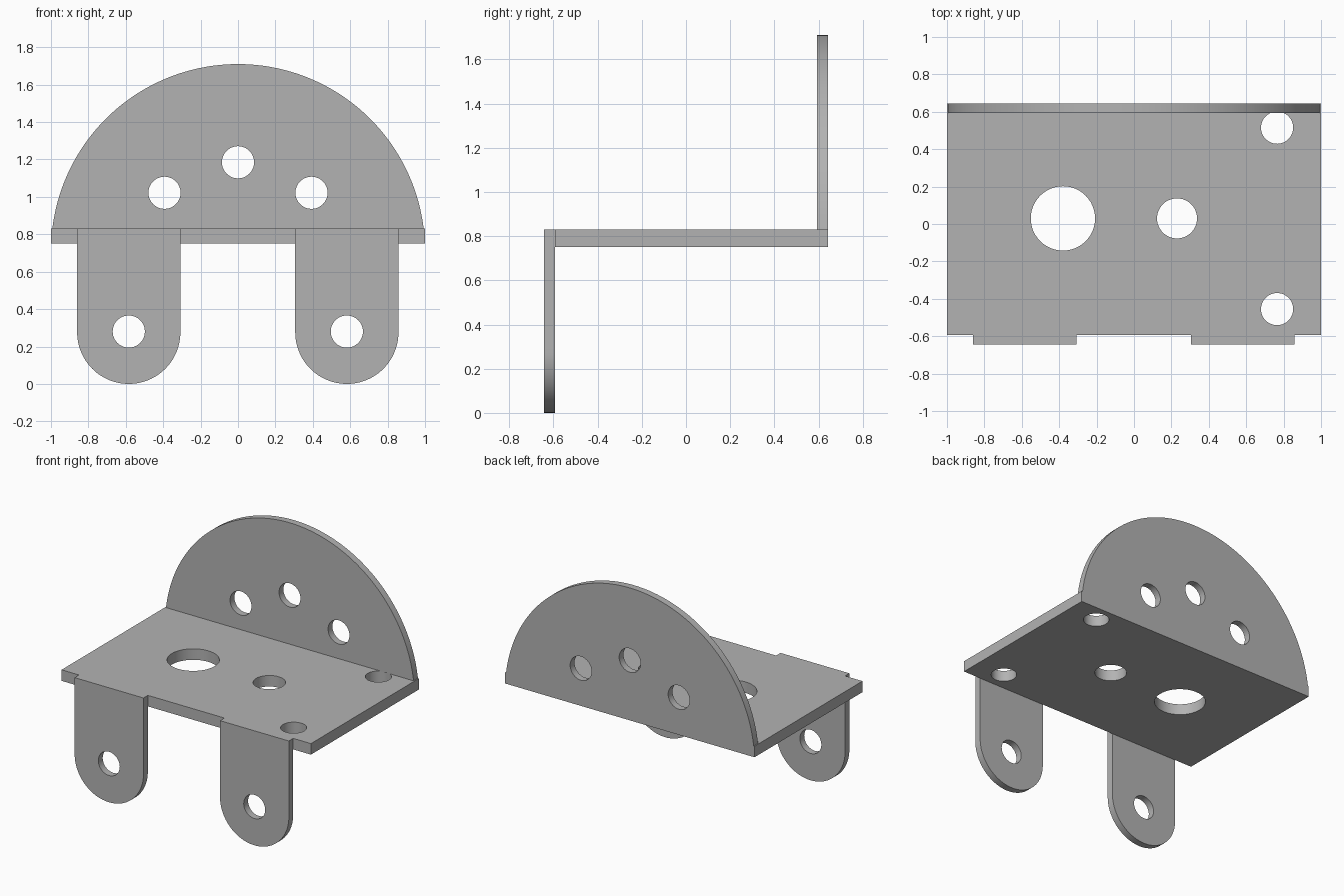
import bpy
import bmesh
from math import pi, sin, cos, asin, radians
from mathutils import Matrix

cube = bpy.data.objects.get("Cube")
if cube:
    bpy.data.objects.remove(cube, do_unlink=True)

GREY = (0.45, 0.45, 0.45, 1.0)
metal = bpy.data.materials.new("grey_metal")
metal.use_nodes = True
metal.diffuse_color = GREY
metal.node_tree.nodes["Principled BSDF"].inputs["Base Color"].default_value = GREY

THICK = 0.05
PLATE_BOTTOM, PLATE_TOP = 0.75, 0.83
FRONT, BACK = -0.643, 0.643


def arc(cx, cy, r, start, end, steps):
    """Points along a circular arc, both ends included."""
    angles = [start + (end - start) * i / steps for i in range(steps + 1)]
    return [(cx + r * cos(a), cy + r * sin(a)) for a in angles]


def sheet(name, outline, holes, thickness, matrix):
    """Flat sheet with round holes (x, y, radius), centred on its own plane."""
    curve = bpy.data.curves.new(name + "_profile", "CURVE")
    curve.dimensions = "2D"
    curve.fill_mode = "BOTH"
    curve.extrude = thickness / 2
    loops = [outline] + [arc(x, y, r, 0, 2 * pi, 48)[:-1] for x, y, r in holes]
    for points in loops:
        spline = curve.splines.new("POLY")
        spline.points.add(len(points) - 1)
        for point, (x, y) in zip(spline.points, points):
            point.co = (x, y, 0, 1)
        spline.use_cyclic_u = True

    # Turn the filled profile into a clean, closed mesh
    helper = bpy.data.objects.new(name + "_profile", curve)
    bpy.context.collection.objects.link(helper)
    graph = bpy.context.evaluated_depsgraph_get()
    mesh = bpy.data.meshes.new_from_object(helper.evaluated_get(graph))
    bpy.data.objects.remove(helper, do_unlink=True)
    bpy.data.curves.remove(curve)
    bm = bmesh.new()
    bm.from_mesh(mesh)
    bmesh.ops.remove_doubles(bm, verts=bm.verts, dist=0.0001)
    bmesh.ops.transform(bm, matrix=matrix, verts=bm.verts)
    bmesh.ops.recalc_face_normals(bm, faces=bm.faces)
    bm.to_mesh(mesh)
    bm.free()
    mesh.name = name
    mesh.materials.clear()
    mesh.materials.append(metal)

    obj = bpy.data.objects.new(name, mesh)
    bpy.context.collection.objects.link(obj)
    bpy.ops.object.select_all(action="DESELECT")
    obj.select_set(True)
    bpy.context.view_layer.objects.active = obj
    bpy.ops.object.shade_smooth_by_angle(angle=radians(30))
    return obj


def upright(y):
    """Stand a sheet up so its profile lies in x and z."""
    return Matrix.Translation((0, y, 0)) @ Matrix.Rotation(pi / 2, 4, "X")


# Base plate with one large, one medium and two small holes
plate_front = FRONT + THICK
sheet("base_plate",
      [(-1, plate_front), (1, plate_front), (1, BACK), (-1, BACK)],
      [(-0.38, 0.03, 0.172), (0.23, 0.03, 0.107),
       (0.765, 0.515, 0.086), (0.765, -0.455, 0.086)],
      PLATE_TOP - PLATE_BOTTOM,
      Matrix.Translation((0, 0, (PLATE_TOP + PLATE_BOTTOM) / 2)))

# Rounded back wall rising from the plate
centre_z = 0.71
tilt = asin(PLATE_TOP - centre_z)
sheet("back_wall", arc(0, centre_z, 1, tilt, pi - tilt, 96),
      [(-0.393, 1.022, 0.086), (0, 1.185, 0.086), (0.393, 1.022, 0.086)],
      THICK, upright(BACK - THICK / 2))

# Two round-ended front lugs hanging from the plate
LUG_R = 0.276
for side, x in (("right", -0.584), ("left", 0.582)):
    outline = [(x + LUG_R, PLATE_TOP), (x - LUG_R, PLATE_TOP)]
    outline += arc(x, LUG_R, LUG_R, pi, 2 * pi, 48)
    sheet(side + "_front_lug", outline, [(x, 0.28, 0.086)],
          THICK, upright(FRONT + THICK / 2))
